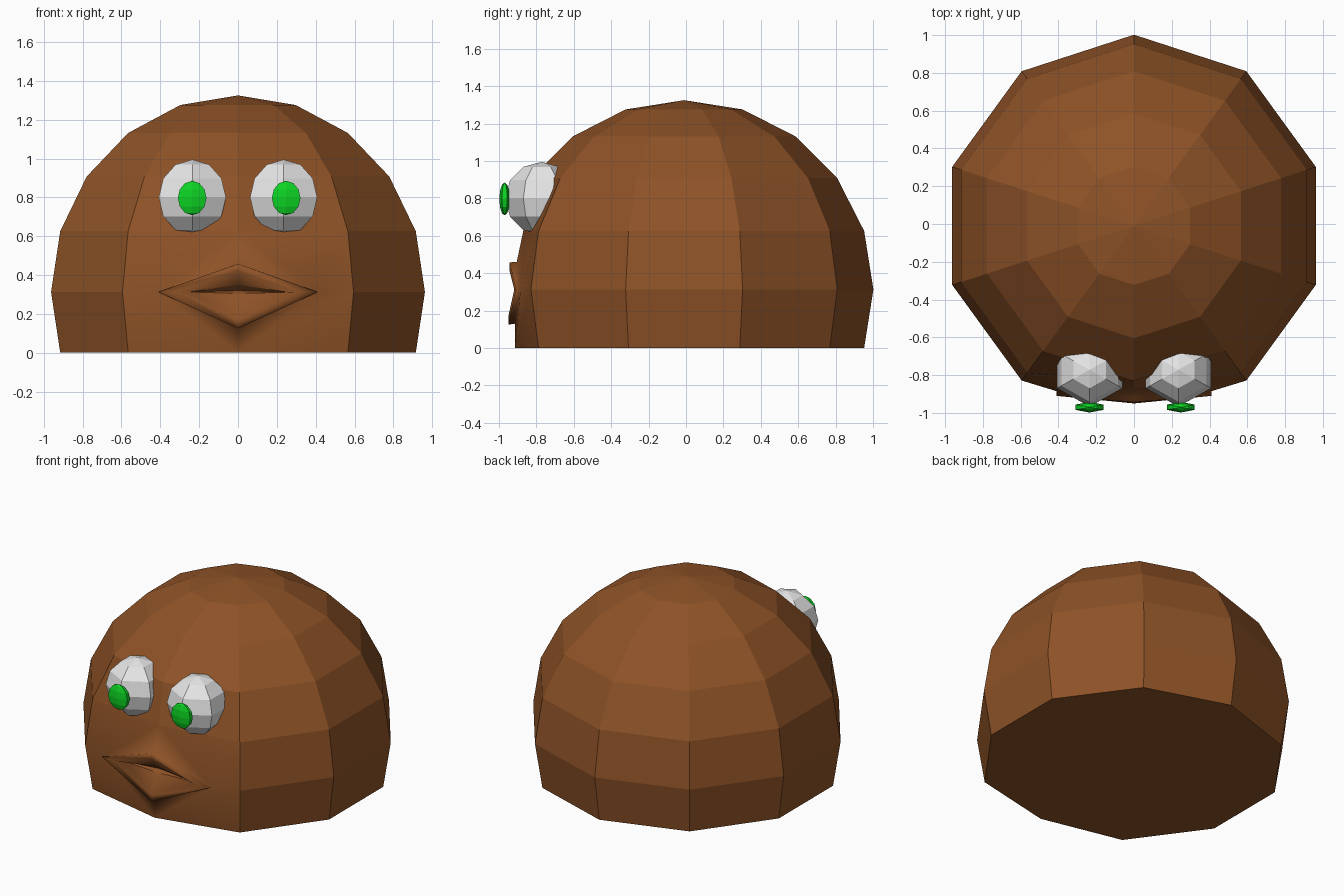
import bpy
import bmesh
from math import cos, sin, radians, pi

if "Cube" in bpy.data.objects:
    bpy.data.objects.remove(bpy.data.objects["Cube"])


def make_material(name, color):
    mat = bpy.data.materials.new(name)
    mat.use_nodes = True
    mat.diffuse_color = color
    mat.node_tree.nodes["Principled BSDF"].inputs["Base Color"].default_value = color
    return mat


brown = make_material("brown", (0.27, 0.085, 0.02, 1))
white = make_material("eye white", (0.8, 0.8, 0.8, 1))
green = make_material("pupil green", (0.004, 0.66, 0.017, 1))


def add_rings(bm, segments, latitudes):
    """Rings of a unit sphere joined by quads; the first vertex faces the front."""
    rings = []
    for lat in latitudes:
        r, z = cos(radians(lat)), sin(radians(lat))
        angles = [-pi / 2 + 2 * pi * k / segments for k in range(segments)]
        rings.append([bm.verts.new((r * cos(a), r * sin(a), z)) for a in angles])
    for low, high in zip(rings, rings[1:]):
        bridge(bm, low, high)
    return rings


def bridge(bm, a, b):
    n = len(a)
    return [bm.faces.new((a[i], a[(i + 1) % n], b[(i + 1) % n], b[i])) for i in range(n)]


def add_pole(bm, ring, z):
    tip = bm.verts.new((0, 0, z))
    for i, v in enumerate(ring):
        bm.faces.new((v, ring[(i + 1) % len(ring)], tip))


def place(bm, size, center):
    for v in bm.verts:
        v.co = [c * s + o for c, s, o in zip(v.co, size, center)]


def finish(bm, name, mat):
    bmesh.ops.recalc_face_normals(bm, faces=bm.faces)
    mesh = bpy.data.meshes.new(name)
    bm.to_mesh(mesh)
    bm.free()
    mesh.materials.append(mat)
    obj = bpy.data.objects.new(name, mesh)
    bpy.context.collection.objects.link(obj)
    return obj


# Domed body with a closed flat base
bm = bmesh.new()
rings = add_rings(bm, 10, range(-18, 73, 18))
add_pole(bm, rings[-1], 1)
bm.faces.new(rings[0])
place(bm, (1.012, 1.012, 1.012), (0, -0.01, 0.313))

# Flattened face, opened for the mouth
base, middle, brow = rings[:3]
base[0].co.y = -0.915
brow[0].co.y = -0.87
bm.verts.remove(middle[0])


def mouth_ring(half_width, top, bottom, y_side, y_top, y_bottom, z_side=0.313):
    points = ((0, y_top, top), (half_width, y_side, z_side),
              (0, y_bottom, bottom), (-half_width, y_side, z_side))
    return [bm.verts.new(p) for p in points]


outline = mouth_ring(0.41, 0.46, 0.13, -0.885, -0.905, -0.915)
up, left, down, right = outline
front_faces = []
for side, corner in ((1, left), (-1, right)):
    for row, tip in ((brow, up), (base, down)):
        front_faces.append(bm.faces.new((tip, row[0], row[side], middle[side], corner)))

# Raised diamond lips sloping into a narrow slit
lip_outer = mouth_ring(0.41, 0.458, 0.125, -0.91, -0.943, -0.95)
lip_inner = mouth_ring(0.31, 0.42, 0.17, -0.918, -0.945, -0.95)
slit = mouth_ring(0.25, 0.35, 0.305, -0.885, -0.90, -0.89)
for a, b in ((outline, lip_outer), (lip_outer, lip_inner), (lip_inner, slit)):
    front_faces += bridge(bm, a, b)
throat = bm.verts.new((0, -0.86, 0.32))
for i in range(4):
    bm.faces.new((slit[i], slit[(i + 1) % 4], throat))
for face in front_faces:
    face.smooth = True
finish(bm, "body", brown)


# Faceted eyes and pupils
def faceted_ball(name, size, center, mat):
    bm = bmesh.new()
    rings = add_rings(bm, 6, range(-60, 61, 30))
    add_pole(bm, rings[0], -1)
    add_pole(bm, rings[-1], 1)
    place(bm, size, center)
    finish(bm, name, mat)


for name, s, pupil_x in (("left", 1, 0.248), ("right", -1, 0.236)):
    faceted_ball(name + "_eye", (0.2, 0.195, 0.195), (s * 0.235, -0.772, 0.8), white)
    faceted_ball(name + "_pupil", (0.085, 0.028, 0.088), (s * pupil_x, -0.97, 0.797), green)
